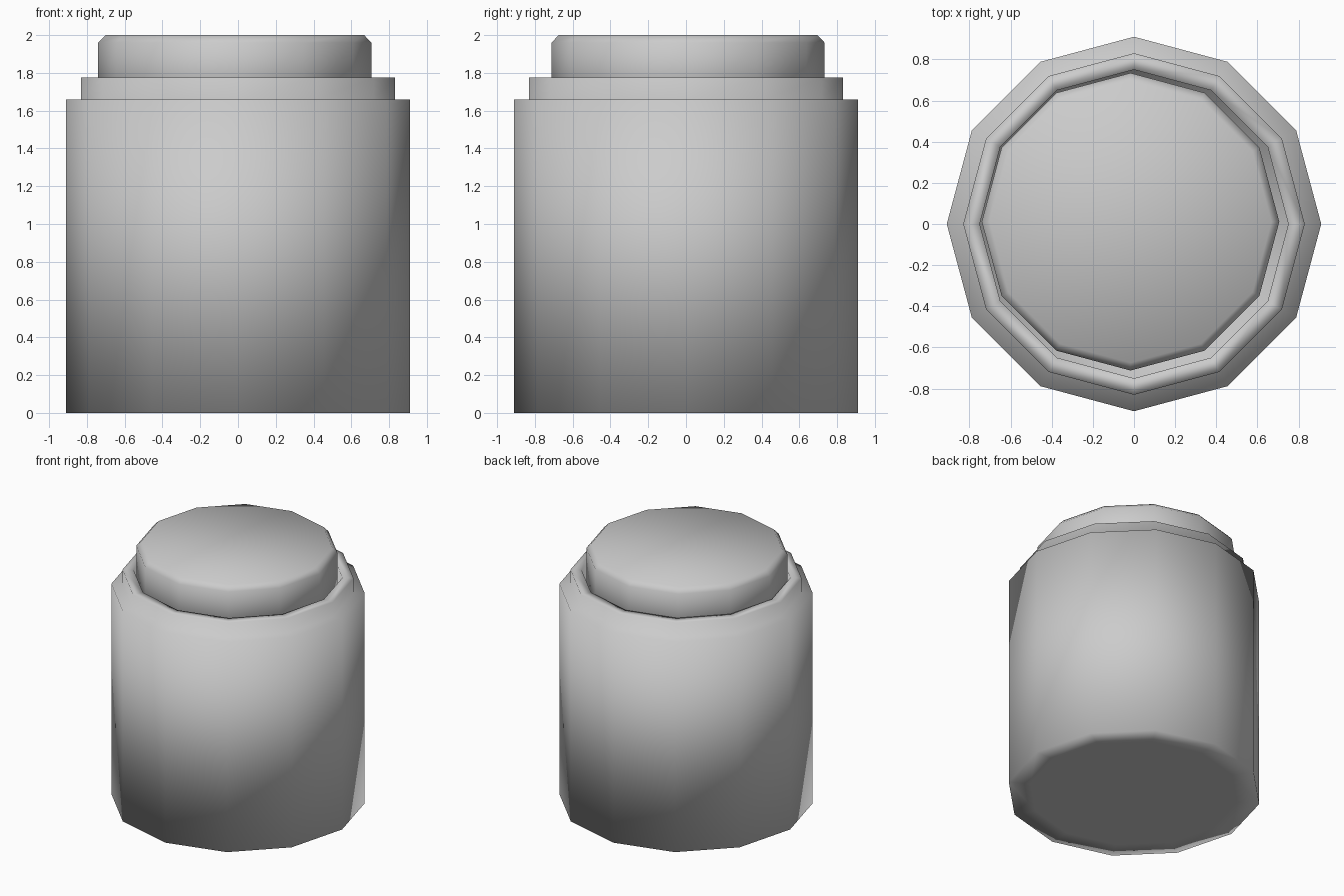
import bpy
import math

if "Cube" in bpy.data.objects:
    bpy.data.objects.remove(bpy.data.objects["Cube"])

SIDES = 12


def lathe(name, profile, center=(0, 0)):
    """Turn a closed (radius, z) profile into a 12-sided smooth solid with capped ends."""
    verts, faces = [], []
    for r, z in profile:
        for i in range(SIDES):
            a = 2 * math.pi * i / SIDES
            verts.append((r * math.cos(a), r * math.sin(a), z))
    for k in range(len(profile) - 1):
        for i in range(SIDES):
            j = (i + 1) % SIDES
            a, b = k * SIDES, (k + 1) * SIDES
            faces.append((a + i, a + j, b + j, b + i))
    last = (len(profile) - 1) * SIDES
    faces.append(tuple(reversed(range(SIDES))))
    faces.append(tuple(range(last, last + SIDES)))
    mesh = bpy.data.meshes.new(name)
    mesh.from_pydata(verts, [], faces)
    mesh.shade_smooth()
    obj = bpy.data.objects.new(name, mesh)
    obj.location = (center[0], center[1], 0)
    bpy.context.collection.objects.link(obj)
    return obj


# Jar: base, outer wall, stepped shoulder, neck, hollow inside
lathe("jar", [(0.75, 0), (0.91, 0), (0.91, 1.66), (0.83, 1.66),
              (0.83, 1.775), (0.75, 1.775), (0.75, 0.1)])

# Lid: plug with a bevelled top, sitting slightly off centre in the neck
lathe("lid", [(0.723, 1.58), (0.723, 1.96), (0.685, 2.0)], center=(-0.017, 0.011))
